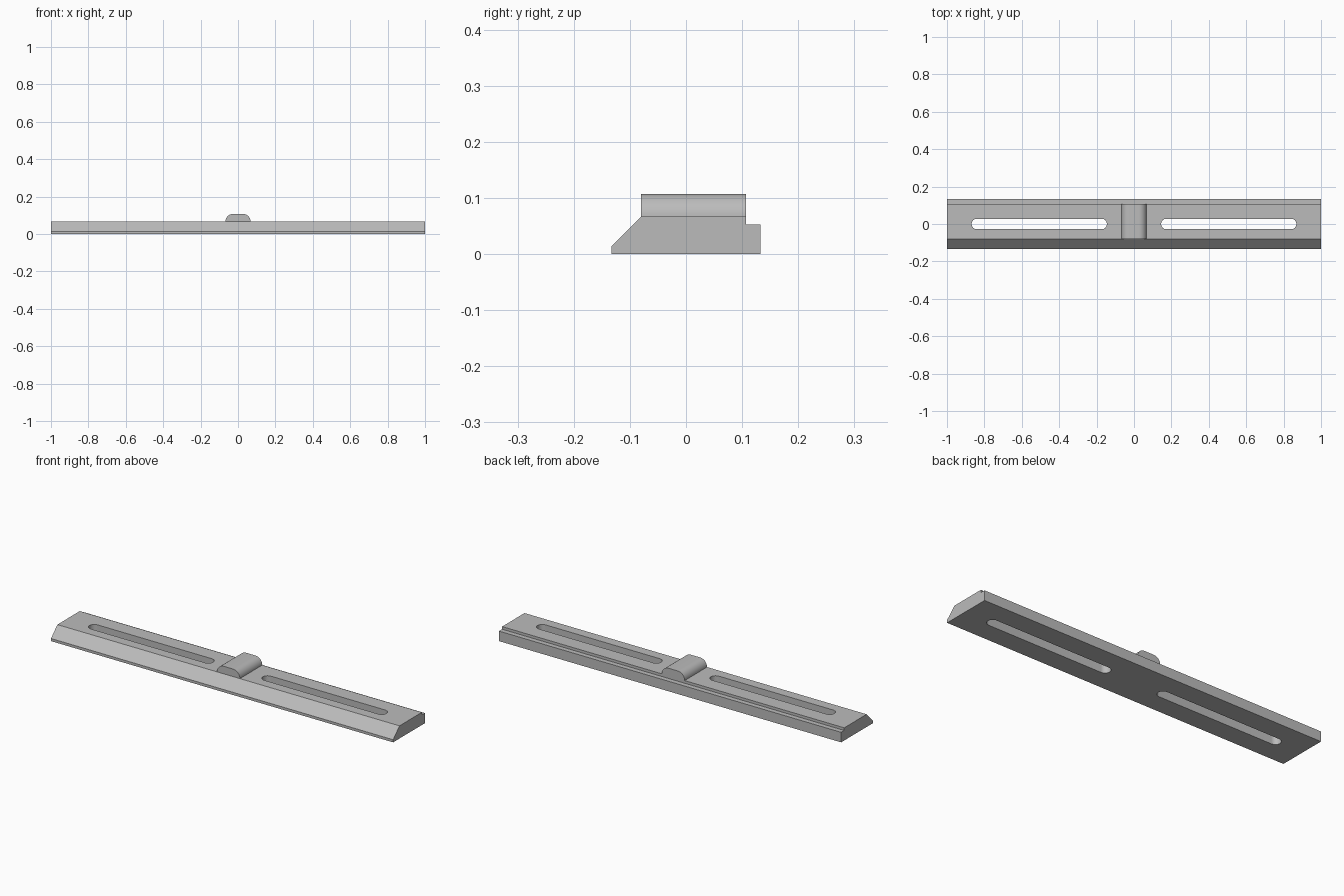
import bpy, math
from mathutils import Matrix, Vector

if "Cube" in bpy.data.objects:
    bpy.data.objects.remove(bpy.data.objects["Cube"], do_unlink=True)

grey = bpy.data.materials.new("plain grey")
grey.use_nodes = True
colour = (0.5, 0.5, 0.5, 1)
grey.diffuse_color = colour
grey.node_tree.nodes["Principled BSDF"].inputs["Base Color"].default_value = colour


def prism(name, profile, start, end, axes):
    """Extrude a closed 2D profile; axes give the profile's u, v and the extrusion direction."""
    u, v, w = (Vector(a) for a in axes)
    n = len(profile)
    verts = [u * a + v * b + w * c for c in (start, end) for a, b in profile]
    faces = [list(range(n))[::-1], list(range(n, 2 * n))]
    faces += [(i, (i + 1) % n, n + (i + 1) % n, n + i) for i in range(n)]
    mesh = bpy.data.meshes.new(name)
    mesh.from_pydata(verts, [], faces)
    mesh.materials.append(grey)
    obj = bpy.data.objects.new(name, mesh)
    bpy.context.collection.objects.link(obj)
    return obj


def arc(cx, cy, r, a0, a1, steps):
    angles = [math.radians(a0 + (a1 - a0) * i / steps) for i in range(steps + 1)]
    return [(cx + r * math.cos(a), cy + r * math.sin(a)) for a in angles]


X, Y, Z = (1, 0, 0), (0, 1, 0), (0, 0, 1)
FRONT, BACK, TOP = -0.08, 0.107, 0.067

# Long bar: bevelled front edge, stepped back edge
bar = prism("slotted_bar", [(-0.133, 0), (0.133, 0), (0.133, 0.053), (BACK, 0.053),
                            (BACK, TOP), (FRONT, TOP), (-0.133, 0.014)],
            -1, 1, (Y, Z, X))

# Two round-ended slots cut right through
R, INNER, OUTER = 0.028, 0.145, 0.868
for side in (-1, 1):
    low, high = sorted((side * INNER, side * OUTER))
    outline = arc(high - R, 0, R, -90, 90, 16) + arc(low + R, 0, R, 90, 270, 16)
    cutter = prism("slot_cutter", outline, -0.1, 0.2, (X, Y, Z))
    cutter.hide_render = True
    cut = bar.modifiers.new("slot", "BOOLEAN")
    cut.operation, cut.solver, cut.object = "DIFFERENCE", "EXACT", cutter
    bpy.context.view_layer.objects.active = bar
    bpy.ops.object.modifier_apply(modifier=cut.name)
    bpy.data.objects.remove(cutter, do_unlink=True)

# Central rib with rounded top corners
W, RAD = 0.067, 0.04
rib_profile = [(-W, TOP - 0.004), (W, TOP - 0.004)]
rib_profile += arc(W - RAD, TOP, RAD, 0, 90, 12) + arc(RAD - W, TOP, RAD, 90, 180, 12)
rib = prism("centre_rib", rib_profile, -BACK, -FRONT, (X, Z, (0, -1, 0)))

# Smooth the curved walls, keep edges crisp
bpy.ops.object.select_all(action="DESELECT")
for obj in (bar, rib):
    obj.select_set(True)
bpy.context.view_layer.objects.active = bar
bpy.ops.object.shade_smooth_by_angle(angle=math.radians(30))
